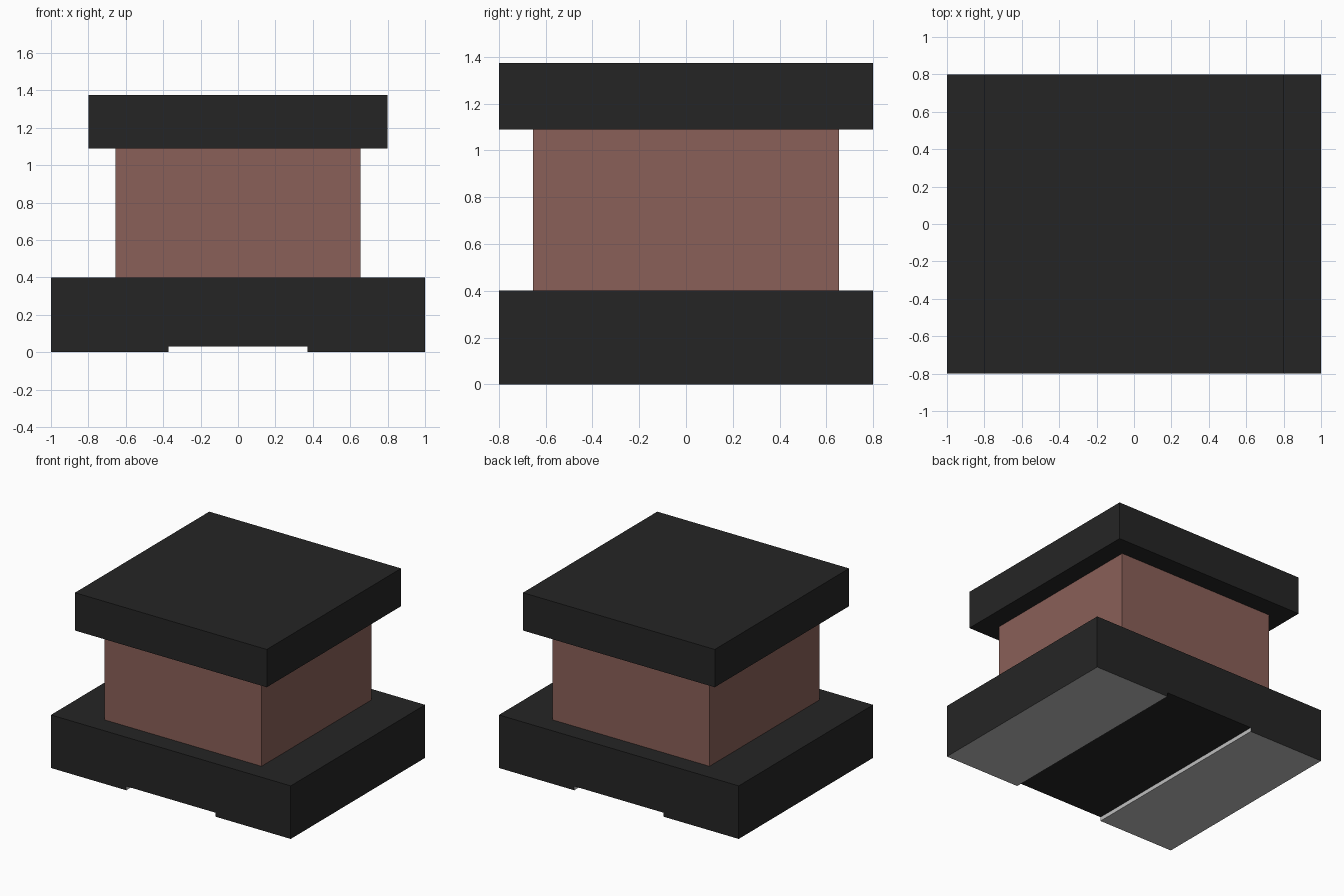
import bpy
import bmesh
from mathutils import Vector

cube = bpy.data.objects.get("Cube")
if cube:
    bpy.data.objects.remove(cube, do_unlink=True)


def material(name, srgb):
    """Flat material from 0-255 sRGB values."""
    lin = [((c / 255 + 0.055) / 1.055) ** 2.4 for c in srgb]
    mat = bpy.data.materials.new(name)
    mat.use_nodes = True
    mat.diffuse_color = (*lin, 1)
    bsdf = mat.node_tree.nodes["Principled BSDF"]
    bsdf.inputs["Base Color"].default_value = (*lin, 1)
    bsdf.inputs["Roughness"].default_value = 0.7
    return mat


black = material("black", (37, 37, 37))
brown = material("copper_brown", (138, 96, 88))
grey = material("metal_grey", (190, 190, 190))


def box(name, lo, hi, mats):
    """Axis-aligned box between two corners."""
    lo, hi = Vector(lo), Vector(hi)
    bm = bmesh.new()
    bmesh.ops.create_cube(bm, size=1)
    bmesh.ops.scale(bm, vec=hi - lo, verts=bm.verts)
    mesh = bpy.data.meshes.new(name)
    bm.to_mesh(mesh)
    bm.free()
    for m in mats:
        mesh.materials.append(m)
    obj = bpy.data.objects.new(name, mesh)
    obj.location = (lo + hi) / 2
    bpy.context.collection.objects.link(obj)
    return obj


# Stacked body: wide base, winding block, overhanging cap
box("base", (-1, -0.8, 0.03), (1, 0.8, 0.4), [black])
box("winding", (-0.655, -0.655, 0.4), (0.655, 0.655, 1.09), [brown])
box("cap", (-0.8, -0.8, 1.09), (0.8, 0.8, 1.375), [black])

# Contact pads: grey underside and inner wall, black outer rim
for side, name in ((1, "left_pad"), (-1, "right_pad")):
    x0, x1 = sorted((side * 0.372, side * 1.0))
    pad = box(name, (x0, -0.8, 0), (x1, 0.8, 0.03), [grey, black])
    for f in pad.data.polygons:
        outer = abs(f.normal.y) > 0.5 or f.normal.x * side > 0.5
        f.material_index = 1 if outer else 0
